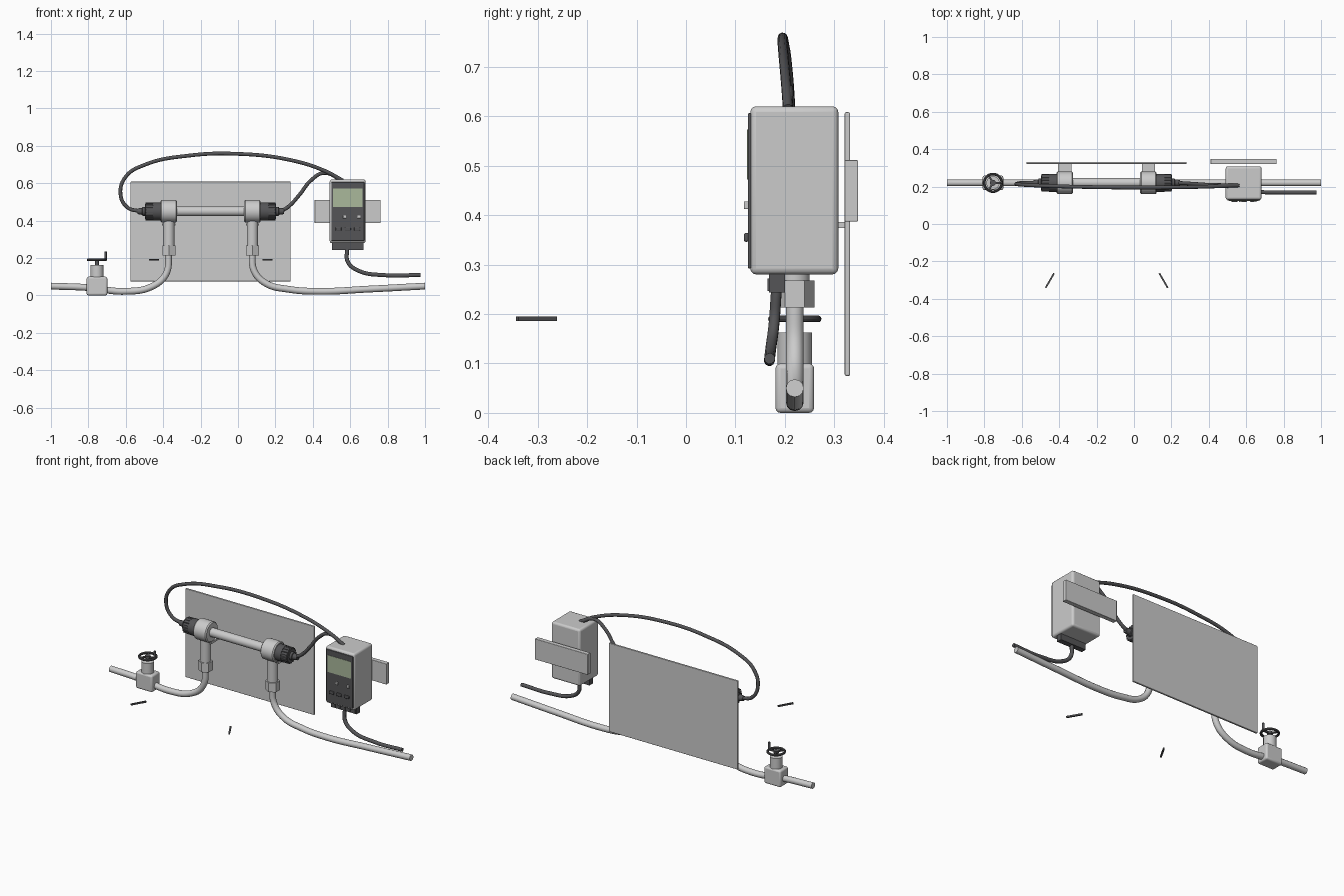
import bpy, math
from math import cos, sin, pi
from mathutils import Vector

if "Cube" in bpy.data.objects:
    bpy.data.objects.remove(bpy.data.objects["Cube"])


def material(name, r, g, b):
    m = bpy.data.materials.new(name)
    m.use_nodes = True
    m.diffuse_color = (r, g, b, 1)
    m.node_tree.nodes["Principled BSDF"].inputs["Base Color"].default_value = (r, g, b, 1)
    return m


LIGHT = material("light grey plastic", 0.6, 0.6, 0.6)
DARK = material("dark grey rubber", 0.09, 0.09, 0.095)
SCREEN = material("pale green display", 0.4, 0.48, 0.33)
Y = 0.22       # depth of the pipe run
TUBE_Z = 0.45  # height of the measuring tube
made = []


def add(name, verts, faces, mat):
    mesh = bpy.data.meshes.new(name)
    mesh.from_pydata(verts, [], faces)
    mesh.materials.append(mat)
    ob = bpy.data.objects.new(name, mesh)
    bpy.context.collection.objects.link(ob)
    made.append(ob)
    return ob


def box(name, x, y, z, mat, bevel=0.0, turn=0.0):
    """Box from (min, max) ranges, optionally rounded and turned about z."""
    c = Vector([(a + b) / 2 for a, b in (x, y, z)])
    v = [Vector((i, j, k)) - c for i in x for j in y for k in z]
    f = [(0, 1, 3, 2), (4, 6, 7, 5), (0, 4, 5, 1), (2, 3, 7, 6), (0, 2, 6, 4), (1, 5, 7, 3)]
    ob = add(name, v, f, mat)
    ob.location = c
    ob.rotation_euler.z = turn
    if bevel:
        mod = ob.modifiers.new("rounding", "BEVEL")
        mod.width, mod.segments = bevel, 3
    return ob


def lathe(name, profile, mat, location, axis="Z", sides=32, start=0.0):
    """Closed solid of revolution from (radius, height) rings."""
    v, f = [], []
    for r, h in profile:
        for i in range(sides):
            a = start + 2 * pi * i / sides
            v.append((r * cos(a), r * sin(a), h))
    for k in range(len(profile) - 1):
        for i in range(sides):
            j = (i + 1) % sides
            f.append((k * sides + i, k * sides + j, (k + 1) * sides + j, (k + 1) * sides + i))
    f.append(tuple(reversed(range(sides))))
    f.append(tuple(range(len(v) - sides, len(v))))
    ob = add(name, v, f, mat)
    ob.location = location
    if axis == "X":
        ob.rotation_euler.y = pi / 2
    if axis == "-X":
        ob.rotation_euler.y = -pi / 2
    if axis == "Y":
        ob.rotation_euler.x = pi / 2
    return ob


def rod(name, r, a, b, mat, location, axis="Z", sides=32, start=0.0, edge=0.0):
    prof = [(r, a), (r, b)]
    if edge:
        prof = [(r - edge, a), (r, a + edge), (r, b - edge), (r - edge, b)]
    return lathe(name, prof, mat, location, axis, sides, start)


def hose(name, points, r, mat):
    """Round hose along a smooth path."""
    cu = bpy.data.curves.new(name, "CURVE")
    cu.dimensions = "3D"
    cu.bevel_depth, cu.bevel_resolution = r, 4
    cu.resolution_u = 10
    cu.use_fill_caps = True
    sp = cu.splines.new("BEZIER")
    sp.bezier_points.add(len(points) - 1)
    for p, co in zip(sp.bezier_points, points):
        p.co = co
        p.handle_left_type = p.handle_right_type = "AUTO"
    ob = bpy.data.objects.new(name, cu)
    bpy.context.collection.objects.link(ob)
    cu.materials.append(mat)
    bpy.context.view_layer.update()
    mesh = bpy.data.meshes.new_from_object(ob.evaluated_get(bpy.context.evaluated_depsgraph_get()))
    bpy.data.objects.remove(ob)
    ob = bpy.data.objects.new(name, mesh)
    bpy.context.collection.objects.link(ob)
    made.append(ob)
    return ob


# Back panel
box("back_panel", (-0.575, 0.282), (0.321, 0.332), (0.075, 0.608), LIGHT, 0.003)

# Measuring tube with a tee, nut, clamp and cap at each end
rod("measuring_tube", 0.026, -0.34, 0.06, LIGHT, (0, Y, TUBE_Z), "X")
for side, x, axis in (("right", -0.37, "-X"), ("left", 0.077, "X")):
    rod(side + "_tee_body", 0.06, -0.044, 0.044, LIGHT, (x, Y, TUBE_Z), "X", edge=0.006)
    rod(side + "_tee_stem", 0.03, 0.25, 0.43, LIGHT, (x, Y, 0))
    rod(side + "_hex_nut", 0.04, 0.213, 0.268, LIGHT, (x, Y, 0), sides=6, start=pi / 6)
    box(side + "_clamp", (x - 0.035, x + 0.035), (Y, 0.323), (0.374, 0.386), LIGHT)
    rod(side + "_cap", 0.044, 0.04, 0.126, DARK, (x, Y, TUBE_Z), axis, edge=0.004)
    rod(side + "_cap_collar", 0.048, 0.04, 0.085, DARK, (x, Y, TUBE_Z), axis)
    for i in range(16):
        a = 2 * pi * i / 16
        rod(side + "_cap_grip", 0.006, 0.085, 0.124, DARK,
            (x, Y + 0.042 * cos(a), TUBE_Z + 0.042 * sin(a)), axis, 6)
    lathe(side + "_cable_gland", [(0.024, 0.12), (0.024, 0.14), (0.019, 0.142), (0.015, 0.168)],
          DARK, (x, Y, TUBE_Z), axis, 16)

# Water pipes
hose("inlet_pipe", [(-1, Y, 0.05), (-0.8, Y, 0.042), (-0.6, Y, 0.022), (-0.46, Y, 0.048),
                    (-0.385, Y, 0.115), (-0.37, Y, 0.23)], 0.018, LIGHT)
hose("outlet_pipe", [(0.075, Y, 0.23), (0.087, Y, 0.13), (0.15, Y, 0.064), (0.27, Y, 0.033),
                     (0.43, Y, 0.022), (0.7, Y, 0.034), (1, Y, 0.05)], 0.018, LIGHT)

# Valve with handwheel
VX = -0.754
box("valve_body", (VX - 0.055, VX + 0.055), (Y - 0.039, Y + 0.039), (0, 0.1), LIGHT, 0.01)
rod("valve_bonnet", 0.035, 0.09, 0.163, LIGHT, (VX, Y, 0))
rod("valve_spindle", 0.01, 0.16, 0.197, DARK, (VX, Y, 0), sides=16)
rod("wheel_hub", 0.016, 0.184, 0.197, DARK, (VX, Y, 0), sides=16)
bpy.ops.mesh.primitive_torus_add(location=(VX, Y, 0.19), major_radius=0.047, minor_radius=0.007,
                                 major_segments=32, minor_segments=10)
wheel = bpy.context.object
wheel.name = "wheel_rim"
wheel.data.materials.append(DARK)
made.append(wheel)
for i in range(3):
    a = 2 * pi * i / 3
    cx, cy = VX + 0.025 * cos(a), Y + 0.025 * sin(a)
    box("wheel_spoke", (cx - 0.024, cx + 0.024), (cy - 0.005, cy + 0.005), (0.186, 0.194), DARK, turn=a)
rod("wheel_handle", 0.007, 0.19, 0.235, DARK, (VX + 0.046, Y, 0), sides=12, edge=0.002)

# Control unit
box("control_unit", (0.49, 0.682), (0.13, 0.308), (0.28, 0.62), LIGHT, 0.012)
box("control_front", (0.499, 0.675), (0.125, 0.133), (0.292, 0.606), DARK, 0.003)
box("display", (0.509, 0.665), (0.1235, 0.127), (0.472, 0.573), SCREEN)
for x in (0.57, 0.647):
    box("indicator", (x - 0.008, x + 0.008), (0.117, 0.127), (0.412, 0.428), LIGHT, 0.002)
for x in (0.537, 0.587, 0.637):
    box("button", (x - 0.016, x + 0.016), (0.117, 0.127), (0.346, 0.364), DARK, 0.004)
box("terminal_block", (0.502, 0.672), (0.168, 0.2), (0.243, 0.285), DARK)
for i in range(5):
    x = 0.52 + i * 0.0335
    box("terminal_rib", (x - 0.01, x + 0.01), (0.165, 0.17), (0.247, 0.272), DARK)
box("mounting_rail", (0.41, 0.762), (0.321, 0.348), (0.387, 0.511), LIGHT, 0.002)

# Cables
hose("long_cable", [(-0.525, Y, 0.45), (-0.59, Y, 0.47), (-0.628, 0.215, 0.54), (-0.6, 0.21, 0.635),
                    (-0.5, 0.205, 0.698), (-0.26, 0.198, 0.748), (0, 0.195, 0.757),
                    (0.275, 0.197, 0.725), (0.46, 0.202, 0.668), (0.56, 0.206, 0.615)], 0.01, DARK)
hose("short_cable", [(0.23, Y, 0.45), (0.27, 0.218, 0.475), (0.33, 0.214, 0.54), (0.39, 0.21, 0.615),
                     (0.46, 0.208, 0.655), (0.555, 0.206, 0.615)], 0.01, DARK)
hose("power_cable", [(0.583, 0.183, 0.25), (0.587, 0.178, 0.18), (0.64, 0.172, 0.134),
                     (0.79, 0.169, 0.108), (0.975, 0.169, 0.11)], 0.011, DARK)

# Two loose marker bars in front
for side, x, turn in (("right", -0.45, pi / 3), ("left", 0.158, -pi / 3)):
    box(side + "_marker_bar", (x - 0.045, x + 0.045), (-0.307, -0.298), (0.186, 0.195), DARK, turn=turn)

# Smooth shading with sharp edges kept
bpy.ops.object.select_all(action="DESELECT")
for ob in made:
    ob.select_set(True)
bpy.context.view_layer.objects.active = made[0]
bpy.ops.object.shade_smooth_by_angle(angle=math.radians(35))
